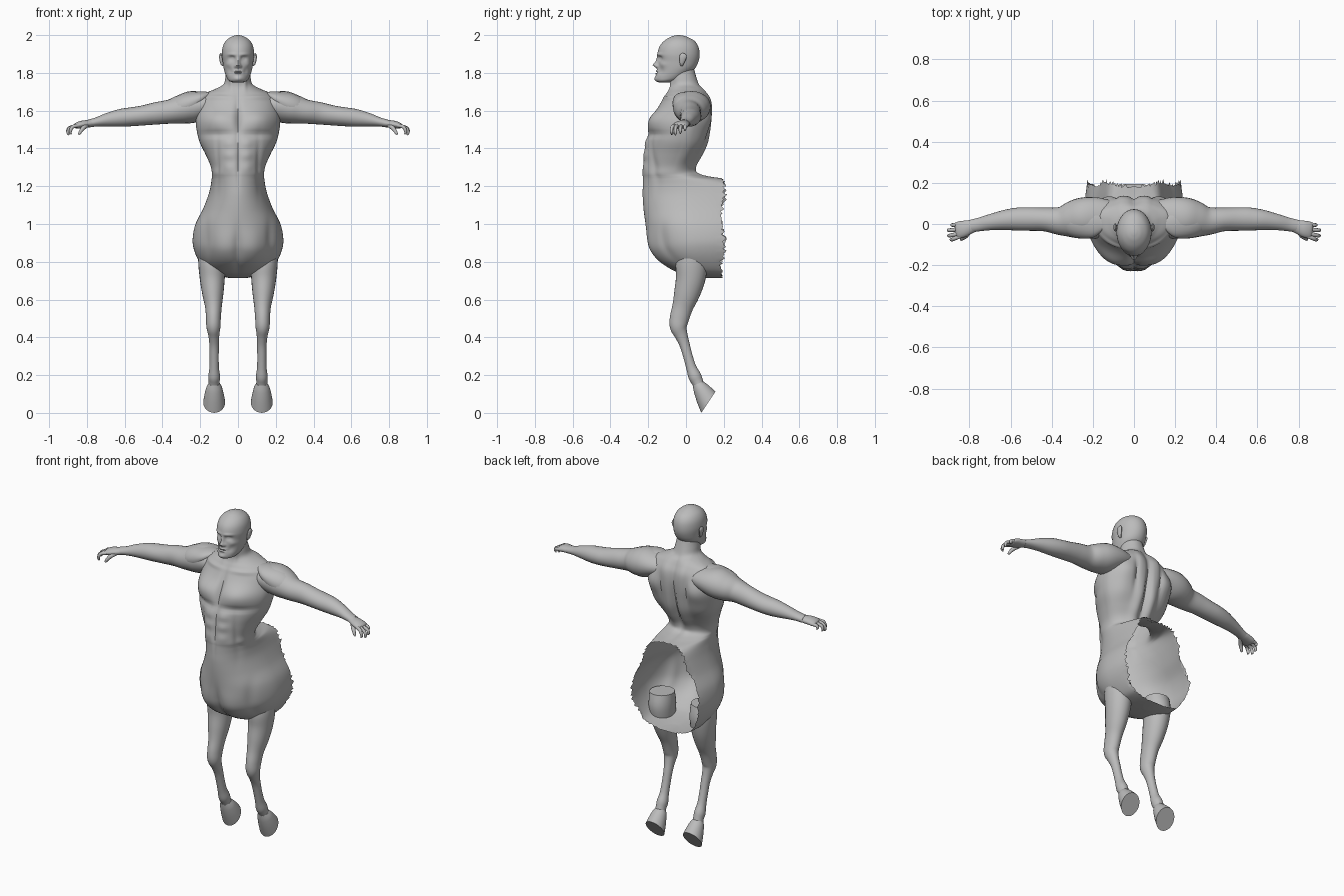
import bpy, bmesh, math, random
from mathutils import Vector

random.seed(4)
grey = bpy.data.materials.new("plain grey")
grey.diffuse_color = (0.5, 0.5, 0.5, 1)


def spline(rows, n):
    """Catmull-Rom through the rows, n steps per span."""
    out = []
    for i in range(len(rows) - 1):
        p = [rows[max(0, min(len(rows) - 1, i + k))] for k in (-1, 0, 1, 2)]
        for s in range(n):
            t = s / n
            out.append([0.5 * (2 * b + (c - a) * t + (2 * a - 5 * b + 4 * c - d) * t * t
                               + (3 * b - a - 3 * c + d) * t ** 3) for a, b, c, d in zip(*p)])
    return out + [list(rows[-1])]


def skin(rings, caps=(True, True)):
    bm = bmesh.new()
    vs = [[bm.verts.new(p) for p in r] for r in rings]
    for a, b in zip(vs, vs[1:]):
        for k in range(len(a)):
            j = (k + 1) % len(a)
            bm.faces.new((a[k], a[j], b[j], b[k]))
    if caps[0]:
        bm.faces.new(vs[0][::-1])
    if caps[1]:
        bm.faces.new(vs[-1])
    bmesh.ops.recalc_face_normals(bm, faces=bm.faces)
    return bm


def finish(name, bm, angle=50):
    me = bpy.data.meshes.new(name)
    bm.to_mesh(me)
    bm.free()
    me.materials.append(grey)
    ob = bpy.data.objects.new(name, me)
    bpy.context.collection.objects.link(ob)
    bpy.ops.object.select_all(action='DESELECT')
    ob.select_set(True)
    bpy.context.view_layer.objects.active = ob
    bpy.ops.object.shade_smooth_by_angle(angle=math.radians(angle))
    return ob


def stack(rows, n, seg):
    """Horizontal rings from (z, half width, widest y, front y, back y)."""
    rings = []
    for z, w, yc, yf, yb in spline(rows, n):
        ring = []
        for k in range(seg):
            a = 2 * math.pi * k / seg
            s = math.sin(a)
            ring.append((w * math.cos(a), yc + s * ((yb - yc) if s > 0 else (yc - yf)), z))
        rings.append(ring)
    return skin(rings)


def sculpt(bm, bumps):
    """Mirrored soft bumps: (x, z, width, height, amount, side), side -1 is the front."""
    bm.normal_update()
    moves = []
    for v in bm.verts:
        d = 0
        for x, z, sx, sz, amt, side in bumps:
            if v.normal.y * side > 0.05:
                e = ((abs(v.co.x) - x) / sx) ** 2 + ((v.co.z - z) / sz) ** 2
                d += amt * math.exp(-e) * min(1, v.normal.y * side * 2.5)
        moves.append((v, v.normal * d))
    for v, m in moves:
        v.co += m


def limb(name, rows, side, sx=1, n=5, seg=24):
    """Tube through (x, y, z, radius along side axis, other radius)."""
    pts = spline(rows, n)
    pos = [Vector(p[:3]) for p in pts]
    rings = []
    for i, p in enumerate(pts):
        t = (pos[min(i + 1, len(pos) - 1)] - pos[max(i - 1, 0)]).normalized()
        u = (Vector(side) - t * t.dot(Vector(side))).normalized()
        w = t.cross(u)
        ring = []
        for k in range(seg):
            a = 2 * math.pi * k / seg
            q = pos[i] + u * p[3] * math.cos(a) + w * p[4] * math.sin(a)
            ring.append((q.x * sx, q.y, q.z))
        rings.append(ring)
    return finish(name, skin(rings))


# Torso, running down into the hollow barrel
torso = stack([
    (.715, .05, .2, .1, .32), (.73, .12, .16, .0, .38), (.75, .165, .1, -.06, .42),
    (.80, .205, .07, -.135, .45), (.86, .232, .06, -.18, .47), (.92, .24, .06, -.2, .48),
    (1.0, .225, .05, -.215, .48), (1.08, .185, .04, -.225, .46), (1.15, .158, .03, -.23, .42),
    (1.20, .145, .0, -.23, .36), (1.235, .14, -.03, -.23, .24), (1.25, .138, -.05, -.23, .13),
    (1.27, .138, -.07, -.23, .06), (1.31, .146, -.06, -.225, .052), (1.37, .172, -.04, -.22, .08),
    (1.44, .205, -.02, -.21, .112), (1.52, .222, .0, -.19, .13), (1.59, .222, .02, -.16, .135),
    (1.65, .21, .03, -.13, .125), (1.69, .175, .03, -.105, .105), (1.715, .12, .02, -.09, .09),
    (1.74, .077, -.01, -.085, .07), (1.78, .066, -.02, -.09, .055), (1.83, .06, -.03, -.09, .04)],
    6, 112)
# Chest, belly, back and breast muscles
sculpt(torso, [
    (.10, 1.545, .085, .055, .03, -1), (0, 1.56, .014, .09, -.018, -1), (.1, 1.475, .08, .014, -.012, -1),
    (.045, 1.425, .032, .026, .009, -1), (.045, 1.365, .032, .026, .009, -1),
    (.045, 1.30, .032, .03, .007, -1), (0, 1.33, .009, .12, -.008, -1),
    (.11, 1.32, .012, .12, -.008, -1), (.1, 1.67, .07, .01, .008, -1), (.035, 1.75, .012, .05, .006, -1),
    (.075, .88, .06, .09, .016, -1), (0, .87, .02, .1, -.012, -1), (.17, .92, .02, .1, -.008, -1),
    (0, 1.48, .018, .17, -.024, 1), (.045, 1.38, .028, .12, .012, 1), (.14, 1.56, .06, .06, .02, 1),
    (.15, 1.45, .05, .09, .01, 1), (.06, 1.66, .04, .06, .012, 1), (.085, 1.55, .012, .09, -.012, 1)])
# Torn open rear edge
bmesh.ops.bisect_plane(torso, geom=torso.verts[:] + torso.edges[:] + torso.faces[:],
                       plane_co=(0, .195, 0), plane_no=(0, 1, 0), clear_outer=True)
for v in torso.verts:
    if v.co.y > .19 and v.is_boundary:
        v.co.y += .012 * math.sin(v.co.z * 23) + random.uniform(-.012, .012)
        if v.co.z > 1.15:
            v.co.y -= .03 * max(0, 1 - abs(v.co.x) / .1)
finish("torso_and_barrel", torso)

# Head with brow, nose, eyes, lips and cheeks
head = stack([
    (1.748, .018, -.11, -.135, -.08), (1.757, .046, -.1, -.156, -.03), (1.78, .062, -.07, -.16, .0),
    (1.82, .075, -.045, -.151, .045), (1.86, .081, -.04, -.147, .066), (1.90, .085, -.04, -.151, .072),
    (1.94, .08, -.04, -.14, .065), (1.97, .064, -.04, -.115, .044), (1.99, .038, -.04, -.083, .008),
    (1.998, .016, -.04, -.058, -.02), (2.0, .003, -.04, -.043, -.037)], 7, 112)
sculpt(head, [
    (0, 1.838, .012, .012, .022, -1), (0, 1.858, .009, .022, .014, -1), (.013, 1.833, .007, .007, .007, -1),
    (.033, 1.877, .015, .012, -.014, -1), (.033, 1.876, .008, .006, .006, -1),
    (.03, 1.897, .022, .007, .006, -1), (0, 1.81, .02, .004, .007, -1), (0, 1.803, .022, .0025, -.007, -1),
    (0, 1.796, .017, .004, .007, -1), (0, 1.769, .02, .011, .007, -1), (.05, 1.845, .014, .014, .004, -1),
    (.043, 1.81, .014, .02, -.005, -1)])
finish("head", head)

# Fingers: spread across the palm, curling down
fingers = [(.0, .885, -.005, 1.505), (-.022, .902, -.03, 1.49), (-.043, .9, -.056, 1.482), (-.06, .888, -.076, 1.487)]

for s, tag in ((1, "left"), (-1, "right")):
    # Ear
    limb("ear_" + tag, [(.079, -.022, 1.838, .004, .006), (.085, -.022, 1.85, .008, .011),
                        (.09, -.018, 1.875, .009, .018), (.092, -.014, 1.893, .007, .018),
                        (.09, -.012, 1.903, .003, .008)], (1, 0, 0), s)
    # Shoulder and arm to the wrist
    limb("arm_" + tag, [
        (.1, .03, 1.635, .08, .05), (.17, .03, 1.63, .098, .068), (.24, .03, 1.62, .1, .084),
        (.3, .022, 1.607, .09, .077), (.36, .015, 1.595, .069, .064), (.43, .022, 1.586, .058, .059),
        (.5, .024, 1.575, .057, .053), (.56, .024, 1.568, .056, .05), (.62, .02, 1.562, .05, .047),
        (.69, .01, 1.552, .04, .036), (.75, -.002, 1.54, .033, .024), (.79, -.01, 1.532, .031, .021)],
        (0, 1, 0), s)
    # Muscle mass over the shoulder
    limb("shoulder_" + tag, [(.15, .0, 1.69, .03, .01), (.19, .005, 1.67, .07, .035), (.25, .012, 1.64, .083, .06),
                             (.31, .015, 1.615, .075, .062), (.37, .015, 1.6, .045, .04),
                             (.41, .015, 1.595, .01, .01)], (0, 1, 0), s)
    # Palm, fingers and thumb
    limb("palm_" + tag, [(.77, -.008, 1.535, .028, .02), (.8, -.015, 1.53, .034, .02), (.83, -.024, 1.526, .04, .02),
                         (.855, -.03, 1.52, .04, .016), (.866, -.032, 1.516, .032, .008)], (0, 1, 0), s)
    for i, (y, x1, y1, z1) in enumerate(fingers):
        limb("finger_%d_%s" % (i + 1, tag), [
            (.845, y, 1.522, .01, .01), (.872, (y + y1) / 2 - .002, 1.516, .01, .01),
            (x1 - .006, y1, (1.516 + z1) / 2 + .004, .009, .009), (x1, y1, z1, .008, .008),
            (x1 - .006, y1, z1 - .012, .003, .003)], (0, 1, 0), s, 4, 10)
    limb("thumb_" + tag, [(.795, -.03, 1.525, .012, .012), (.815, -.055, 1.512, .012, .012),
                          (.83, -.068, 1.495, .01, .01), (.84, -.075, 1.478, .007, .007),
                          (.842, -.076, 1.472, .002, .002)], (0, 1, 0), s, 4, 10)
    # Foreleg down to the pastern
    limb("foreleg_" + tag, [
        (.14, .03, .86, .07, .07), (.138, .03, .79, .072, .085), (.136, .024, .71, .066, .078),
        (.133, .004, .63, .056, .068), (.13, -.018, .56, .044, .055), (.13, -.035, .5, .039, .051),
        (.13, -.04, .455, .037, .045), (.128, -.025, .41, .029, .034), (.126, -.007, .36, .025, .027),
        (.126, .01, .3, .024, .025), (.126, .028, .24, .025, .027), (.126, .046, .195, .031, .034),
        (.126, .06, .165, .029, .031), (.126, .076, .13, .03, .026)], (1, 0, 0), s)
    # Hoof with a flat slanted sole
    top, sole = Vector((.126, .064, .155)), Vector((.126, .118, .056))
    rings = []
    for t, w, l in ((0, .03, .03), (.15, .039, .037), (.3, .044, .043), (.65, .052, .055), (1, .058, .067)):
        c = top.lerp(sole, t)
        ang = math.radians(22 + 34 * t)
        ring = []
        for k in range(32):
            a = 2 * math.pi * k / 32
            v = l * math.sin(a)
            ring.append(((c.x + w * math.cos(a)) * s, c.y + v * math.cos(ang), c.z + v * math.sin(ang)))
        rings.append(ring)
    finish("hoof_" + tag, skin(rings), 40)
